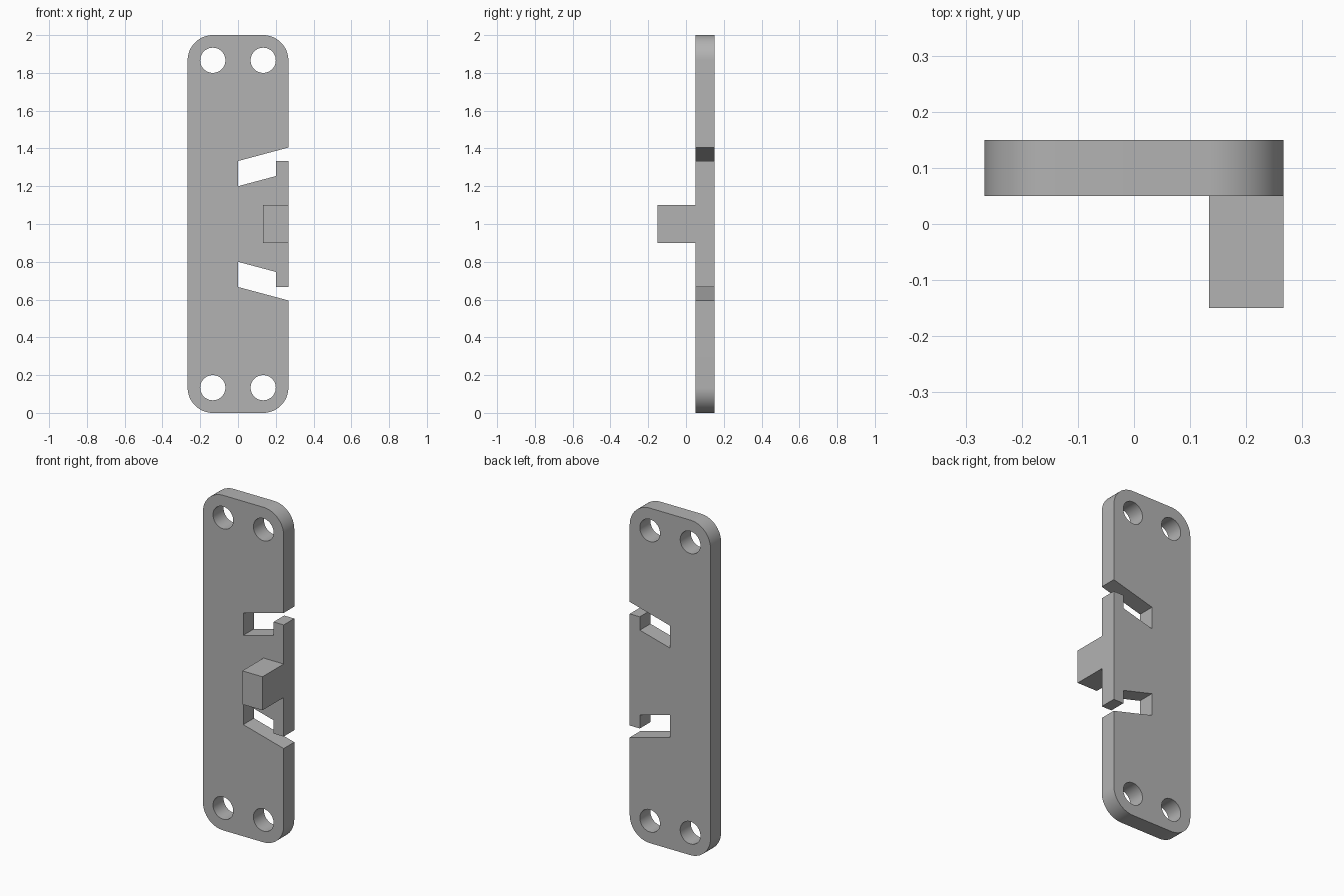
import bpy, bmesh, math
from math import cos, sin, pi

cube = bpy.data.objects.get("Cube")
if cube:
    bpy.data.objects.remove(cube, do_unlink=True)

W, R, HOLE = 0.2667, 0.1333, 0.0667      # half width, corner radius, hole radius
SLOPE = math.tan(math.radians(15))       # slant of the slots

grey = bpy.data.materials.new("plain grey")
grey.use_nodes = True
colour = (0.45, 0.45, 0.45, 1)
grey.diffuse_color = colour
grey.node_tree.nodes["Principled BSDF"].inputs["Base Color"].default_value = colour


def arc(cx, cz, r, start, end, steps):
    angles = [start + (end - start) * i / steps for i in range(steps + 1)]
    return [(cx + r * cos(a), cz + r * sin(a)) for a in angles]


def add_loop(curve, points):
    spline = curve.splines.new("POLY")
    spline.points.add(len(points) - 1)
    for p, (x, z) in zip(spline.points, points):
        p.co = (x, z, 0, 1)
    spline.use_cyclic_u = True


# Plate outline: upper half with its hooked slot, mirrored about mid height
slot = [(W, 0.3333), (0.2, 0.3333), (0.2, 0.2 + 0.2 * SLOPE), (0, 0.2),
        (0, 0.3333), (W, 0.3333 + W * SLOPE)]
upper = slot + arc(W - R, 1 - R, R, 0, pi / 2, 16) + arc(R - W, 1 - R, R, pi / 2, pi, 16)
outline = upper + [(x, -z) for x, z in reversed(upper)]

curve = bpy.data.curves.new("plate_profile", "CURVE")
curve.dimensions = "2D"
curve.fill_mode = "BOTH"
curve.extrude = 0.05
add_loop(curve, outline)

# Four screw holes
for sx in (-1, 1):
    for sz in (-1, 1):
        add_loop(curve, arc(sx * R, sz * (1 - R), HOLE, 0, 2 * pi, 48)[:-1])

profile = bpy.data.objects.new("plate_profile", curve)
bpy.context.collection.objects.link(profile)
bpy.context.view_layer.update()
mesh = bpy.data.meshes.new_from_object(profile.evaluated_get(bpy.context.evaluated_depsgraph_get()))
bpy.data.objects.remove(profile, do_unlink=True)

# Plate: weld the extruded profile into one solid
bm = bmesh.new()
bm.from_mesh(mesh)
bmesh.ops.remove_doubles(bm, verts=bm.verts, dist=0.0005)
bmesh.ops.recalc_face_normals(bm, faces=bm.faces)
bm.to_mesh(mesh)
bm.free()
mesh.materials.clear()
mesh.materials.append(grey)
plate = bpy.data.objects.new("mounting_plate", mesh)
plate.rotation_euler.x = pi / 2
plate.location = (0, 0.1, 1)
bpy.context.collection.objects.link(plate)
bpy.ops.object.select_all(action="DESELECT")
plate.select_set(True)
bpy.context.view_layer.objects.active = plate
bpy.ops.object.shade_smooth_by_angle(angle=math.radians(14))

# Latch block standing out of the tongue between the slots
bpy.ops.mesh.primitive_cube_add(size=1, location=(0.2, -0.05, 1))
block = bpy.context.object
block.name = "latch_block"
block.scale = (0.1333, 0.2, 0.2)
block.data.materials.append(grey)
